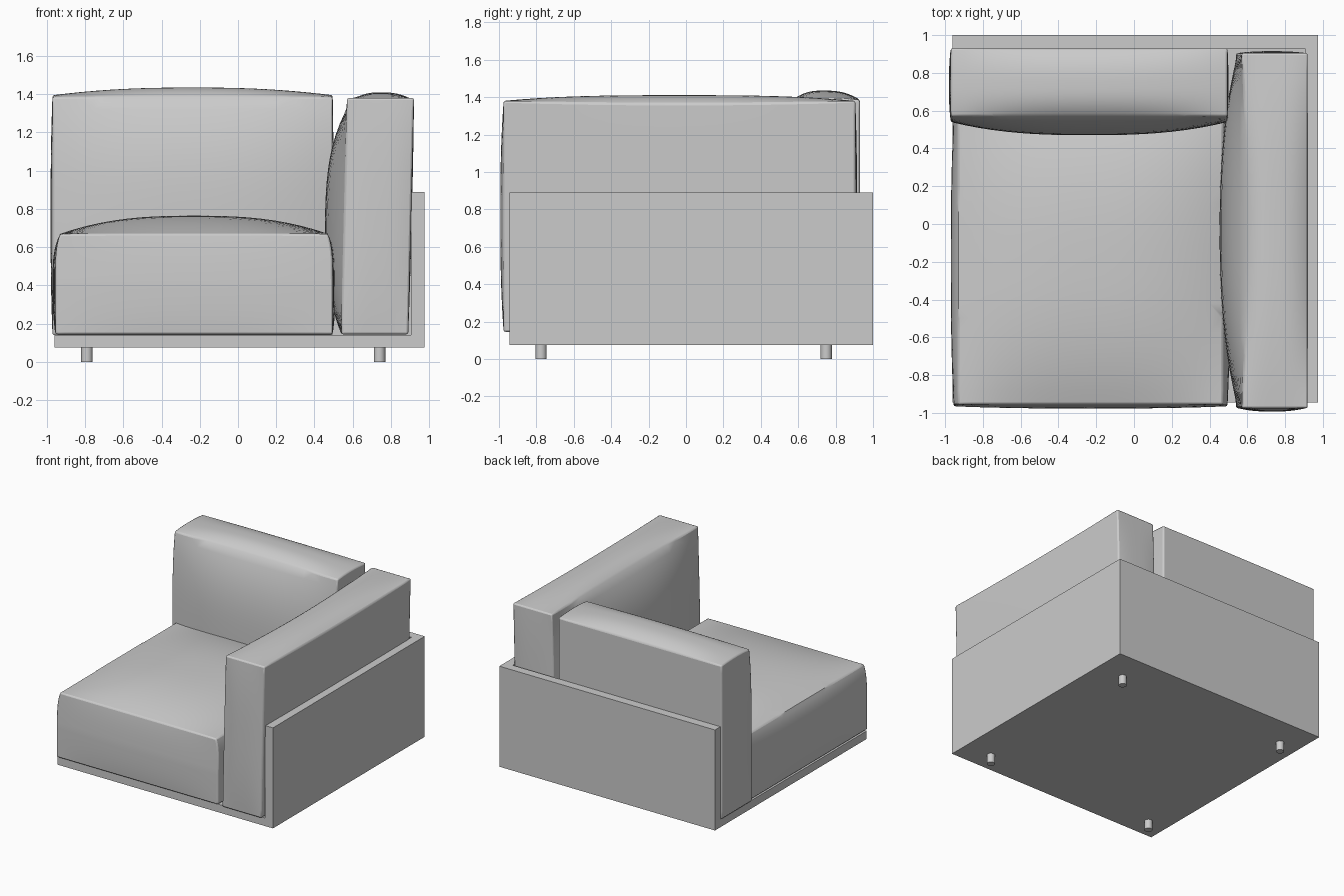
import bpy, bmesh, math
from mathutils import Vector

cube = bpy.data.objects.get("Cube")
if cube:
    bpy.data.objects.remove(cube, do_unlink=True)

grey = bpy.data.materials.new("warm_grey")
grey.use_nodes = True
colour = (0.6, 0.6, 0.6, 1)
grey.diffuse_color = colour
grey.node_tree.nodes["Principled BSDF"].inputs["Base Color"].default_value = colour


def add_object(name, bm):
    mesh = bpy.data.meshes.new(name)
    bmesh.ops.recalc_face_normals(bm, faces=bm.faces)
    bm.to_mesh(mesh)
    bm.free()
    mesh.materials.append(grey)
    obj = bpy.data.objects.new(name, mesh)
    bpy.context.collection.objects.link(obj)
    return obj


def smooth(obj, angle):
    bpy.ops.object.select_all(action='DESELECT')
    obj.select_set(True)
    bpy.context.view_layer.objects.active = obj
    bpy.ops.object.shade_smooth_by_angle(angle=math.radians(angle))


def panel(name, outline, bottom, top):
    """Upright extrusion of a floor outline."""
    bm = bmesh.new()
    face = bm.faces.new([bm.verts.new((x, y, bottom)) for x, y in outline])
    up = bmesh.ops.extrude_face_region(bm, geom=[face])["geom"]
    for v in up:
        if isinstance(v, bmesh.types.BMVert):
            v.co.z = top
    return add_object(name, bm)


def cushion(name, low, high, bulge, shape=None):
    """Stuffed box: bulge gives the swell of the -x, +x, -y, +y, -z, +z faces."""
    low, high = Vector(low), Vector(high)
    bm = bmesh.new()
    bmesh.ops.create_cube(bm, size=2)
    bmesh.ops.subdivide_edges(bm, edges=bm.edges[:], cuts=19, use_grid_fill=True)
    for v in bm.verts:
        u = v.co.copy()
        p = Vector([low[i] + (high[i] - low[i]) * (u[i] + 1) / 2 for i in range(3)])
        for axis in range(3):
            if abs(u[axis]) > 0.999:
                side = 1 if u[axis] > 0 else 0
                swell = bulge[axis * 2 + side]
                for other in range(3):
                    if other != axis:
                        swell *= 1 - abs(u[other]) ** 2.6
                p[axis] += swell if side else -swell
        if shape:
            p += shape(u)
        v.co = p
    obj = add_object(name, bm)
    # Narrow seam along the hard edges
    bevel = obj.modifiers.new("seam", 'BEVEL')
    bevel.width = 0.01
    bevel.segments = 2
    bevel.limit_method = 'ANGLE'
    bevel.angle_limit = math.radians(50)
    smooth(obj, 45)
    return obj


# Plinth and the L-shaped shell around the back and the left side
X0, X1, Y0, Y1 = -0.96, 0.975, -0.945, 1.0
T = 0.07
panel("base_board", [(X0, Y0), (X1, Y0), (X1, Y1), (X0, Y1)], 0.075, 0.14)
panel("back_and_side_shell",
      [(X1, Y0), (X1, Y1), (X0, Y1), (X0, Y1 - T), (X1 - T, Y1 - T), (X1 - T, Y0)],
      0.14, 0.89)

# Feet
for side, x in (("right", -0.79), ("left", 0.74)):
    for end, y in (("front", -0.775), ("back", 0.75)):
        bm = bmesh.new()
        bmesh.ops.create_cone(bm, cap_ends=True, segments=24, radius1=0.03,
                              radius2=0.03, depth=0.075)
        bmesh.ops.translate(bm, verts=bm.verts, vec=(x, y, 0.0375))
        smooth(add_object(f"{end}_{side}_foot", bm), 40)


# Upholstery: seams wander a little from the plain boxes
def seat_shape(u):
    return Vector((-0.025 * u.x * max(u.z, 0) ** 4, 0.01 * max(u.z, 0), 0))


def back_shape(u):
    front_top = max(-u.y, 0) * max(u.z, 0) ** 3
    return Vector((0, 0.03 * front_top, 0.01 * max(u.z, 0) * abs(u.x) ** 4 * (1 - u.y ** 2)))


def arm_shape(u):
    lean = 0.015 * (u.z + 1)
    inner_top = 0.025 * max(-u.x, 0) * max(u.z, 0) ** 4 * (1 - u.y ** 2)
    sag = -0.015 * max(u.z, 0) ** 3 * (1 - u.y ** 2)
    return Vector((lean + inner_top, 0, sag))


cushion("seat_cushion", (-0.955, -0.965, 0.145), (0.495, 0.56, 0.67),
        (0.015, 0.015, 0.012, 0, 0, 0.095), seat_shape)
cushion("back_cushion", (-0.97, 0.54, 0.14), (0.495, 0.93, 1.385),
        (0.01, 0.005, 0.07, 0, 0, 0.05), back_shape)
cushion("arm_cushion", (0.54, -0.975, 0.145), (0.89, 0.905, 1.38),
        (0.1, 0.004, 0.018, 0.01, 0, 0.045), arm_shape)
